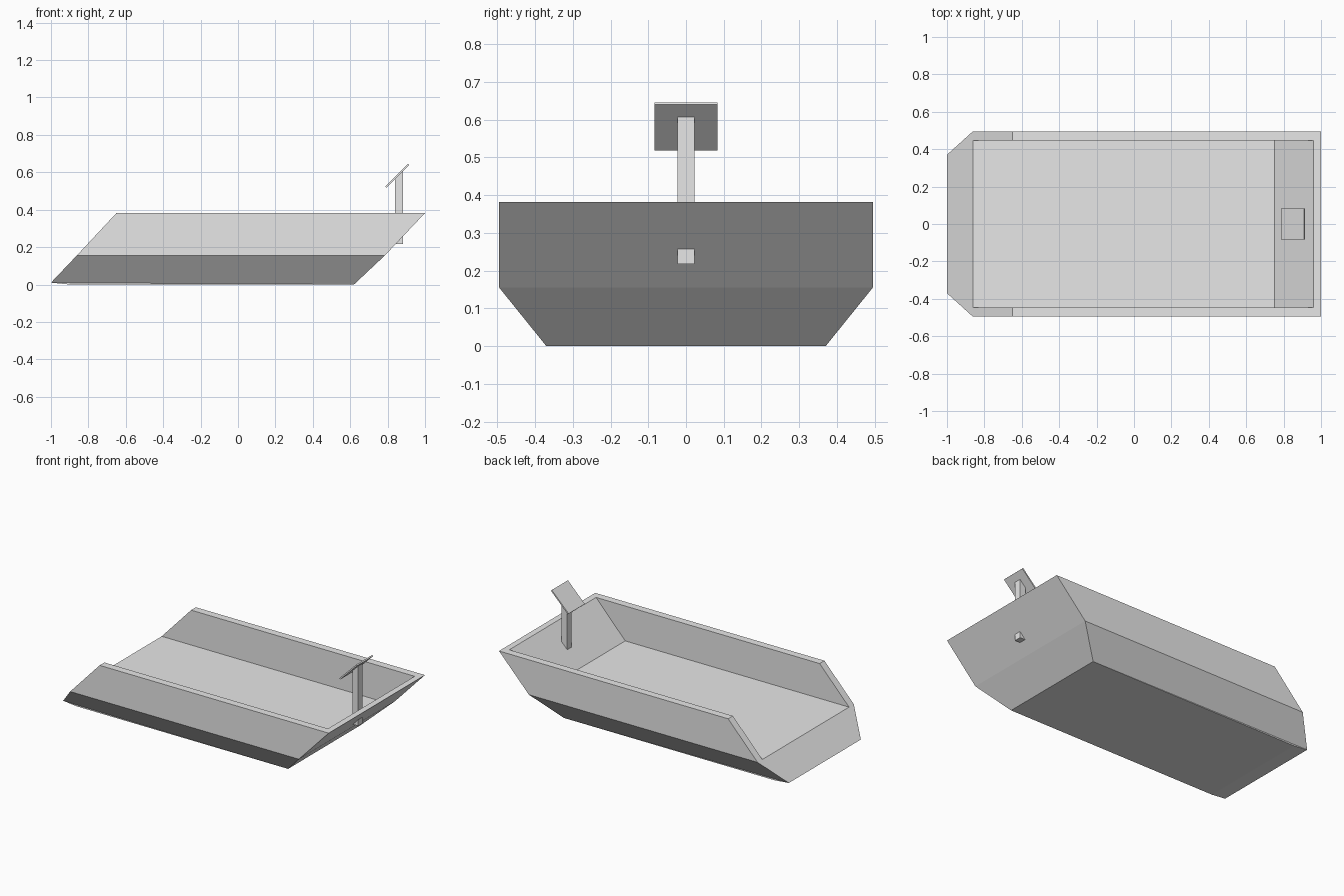
import bpy, bmesh
from math import radians

cube = bpy.data.objects.get("Cube")
if cube:
    bpy.data.objects.remove(cube, do_unlink=True)

grey = bpy.data.materials.new("light grey")
grey.use_nodes = True
colour = (0.8, 0.8, 0.8, 1)
grey.diffuse_color = colour
grey.node_tree.nodes["Principled BSDF"].inputs["Base Color"].default_value = colour


def finish(name, bm):
    bmesh.ops.recalc_face_normals(bm, faces=bm.faces[:])
    mesh = bpy.data.meshes.new(name)
    bm.to_mesh(mesh)
    bm.free()
    mesh.materials.append(grey)
    obj = bpy.data.objects.new(name, mesh)
    bpy.context.collection.objects.link(obj)
    return obj


def prism(name, profile, half_width):
    """Extrude an x-z profile symmetrically along y."""
    bm = bmesh.new()
    front, back = [[bm.verts.new((x, y, z)) for x, z in profile]
                   for y in (-half_width, half_width)]
    bm.faces.new(front)
    bm.faces.new(back[::-1])
    n = len(profile)
    for i in range(n):
        j = (i + 1) % n
        bm.faces.new((front[i], front[j], back[j], back[i]))
    return finish(name, bm)


# Hull: U-shaped rows running from the underside, over the rim, to the floor
bm = bmesh.new()


def row(left_x, right_x, left_z, right_z, w):
    return [bm.verts.new(p) for p in ((left_x, -w, left_z), (right_x, -w, right_z),
                                      (right_x, w, right_z), (left_x, w, left_z))]


base = row(-1, 0.62, 0.01, 0, 0.37)
knee = row(-0.862, 0.785, 0.155, 0.155, 0.495)
rim = row(-0.65, 1, 0.382, 0.382, 0.495)
lip = row(-0.65, 0.96, 0.382, 0.382, 0.446)
floor = row(-0.862, 0.75, 0.155, 0.155, 0.446)
rows = [base, knee, rim, lip, floor]
for a, b in zip(rows, rows[1:]):
    for i in range(3):
        bm.faces.new((a[i], a[i + 1], b[i + 1], b[i]))
bm.faces.new(floor)

# Open end: loading ramp and sloped wall ends
bm.faces.new((base[0], knee[0], floor[0], floor[3], knee[3], base[3]))
for i in (0, 3):
    bm.faces.new((knee[i], rim[i], lip[i], floor[i]))

# Underside with a slightly raised nose
keel = [bm.verts.new((-0.9, y, 0)) for y in (-0.37, 0.37)]
bm.faces.new((base[0], keel[0], keel[1], base[3]))
bm.faces.new((keel[0], base[1], base[2], keel[1]))
bm.faces.new((base[0], keel[0], base[1]))
bm.faces.new((base[3], keel[1], base[2]))
finish("hull", bm)

# Control post running through the sloped end wall
prism("post", [(0.84, 0.217), (0.882, 0.217), (0.882, 0.608), (0.84, 0.566)], 0.023)

# Tilted control panel on top of the post
bm = bmesh.new()
bmesh.ops.create_cube(bm, size=1)
panel = finish("control_panel", bm)
panel.scale = (0.172, 0.166, 0.009)
panel.rotation_euler.y = radians(-45)
panel.location = (0.851, 0, 0.582)
